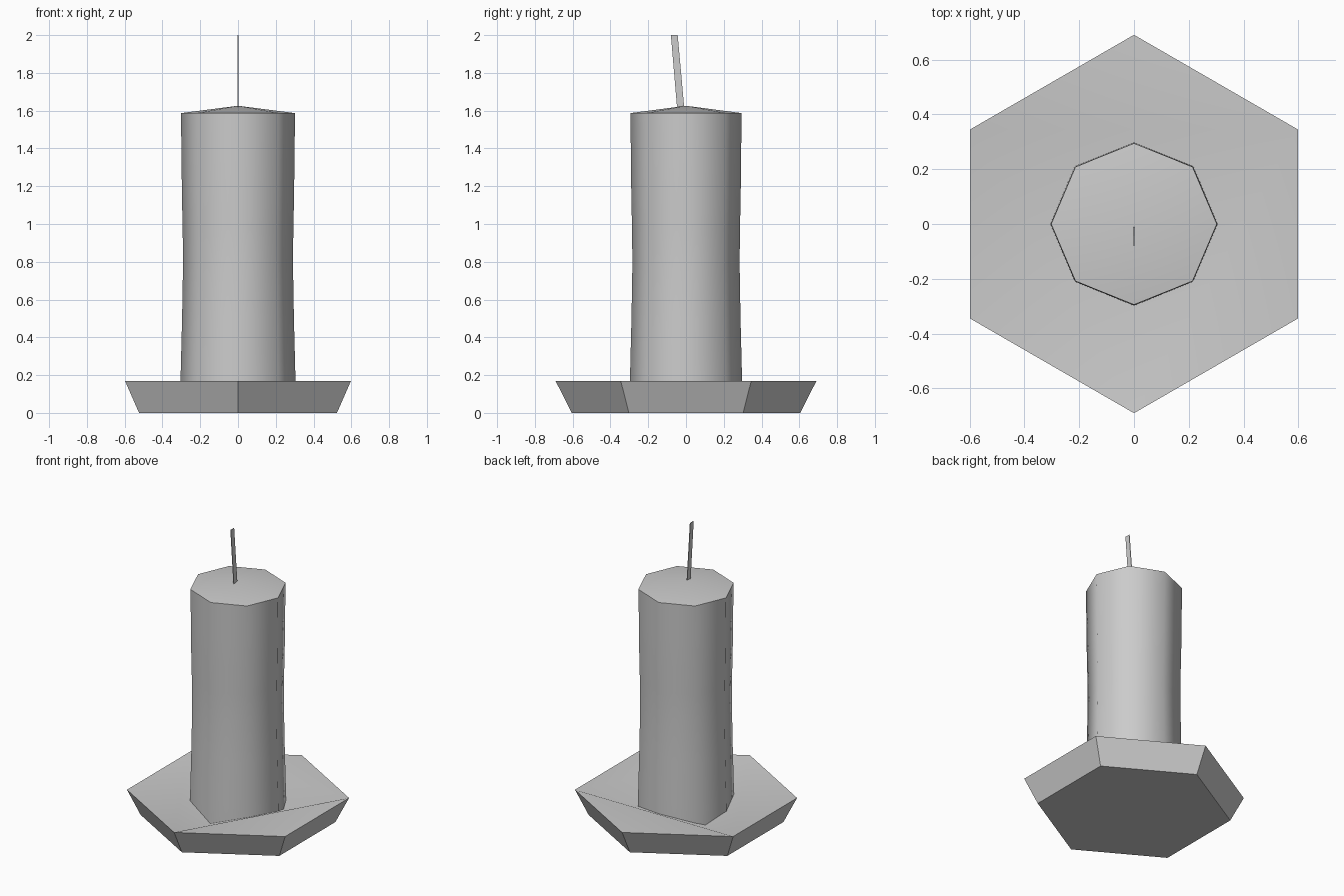
import bpy, bmesh
from math import cos, sin, radians, pi

if "Cube" in bpy.data.objects:
    bpy.data.objects.remove(bpy.data.objects["Cube"])


def ring(bm, n, rx, ry, z, start=0.0):
    return [bm.verts.new((rx * cos(start + 2 * pi * i / n),
                          ry * sin(start + 2 * pi * i / n), z)) for i in range(n)]


def bridge(bm, low, high):
    n = len(low)
    for i in range(n):
        j = (i + 1) % n
        bm.faces.new((low[i], low[j], high[j], high[i]))


def finish(bm, name, angle=50):
    bmesh.ops.recalc_face_normals(bm, faces=bm.faces)
    mesh = bpy.data.meshes.new(name)
    bm.to_mesh(mesh)
    bm.free()
    ob = bpy.data.objects.new(name, mesh)
    bpy.context.collection.objects.link(ob)
    bpy.ops.object.select_all(action='DESELECT')
    ob.select_set(True)
    bpy.context.view_layer.objects.active = ob
    bpy.ops.object.shade_smooth_by_angle(angle=radians(angle))
    return ob


# Hexagonal holder: flared sides, three flat corners and a three-sided hollow
bm = bmesh.new()
low = ring(bm, 6, 0.605, 0.605, 0.0, -pi / 2)
high = ring(bm, 6, 0.69, 0.69, 0.168, -pi / 2)
bridge(bm, low, high)
bm.faces.new(low[::-1])
dip = bm.verts.new((0, 0, 0.01))
for i in (0, 2, 4):
    a, b, c = high[i], high[i + 1], high[(i + 2) % 6]
    bm.faces.new((a, b, c))
    bm.faces.new((a, c, dip))
finish(bm, "holder")

# Candle body: eight sides, slight waist
bm = bmesh.new()
profile = [(0.306, 0.05), (0.304, 0.19), (0.296, 0.5), (0.291, 0.79),
           (0.293, 0.97), (0.297, 1.16), (0.299, 1.35), (0.302, 1.587)]
rings = [ring(bm, 8, r, r * 0.975, z) for r, z in profile]
for a, b in zip(rings, rings[1:]):
    bridge(bm, a, b)
bm.faces.new(rings[0][::-1])
# Shallow pointed top
tip = bm.verts.new((0, 0, 1.626))
for i in range(8):
    bm.faces.new((rings[-1][i], rings[-1][(i + 1) % 8], tip))
finish(bm, "candle")

# Wick: thin strip leaning to the front
bm = bmesh.new()
bottom = [bm.verts.new((x, y, 1.60)) for x, y in
          ((-0.002, -0.046), (0.002, -0.046), (0.002, -0.008), (-0.002, -0.008))]
top = [bm.verts.new((x, y, 2.0)) for x, y in
       ((-0.002, -0.08), (0.002, -0.08), (0.002, -0.044), (-0.002, -0.044))]
bridge(bm, bottom, top)
bm.faces.new(bottom[::-1])
bm.faces.new(top)
finish(bm, "wick")
